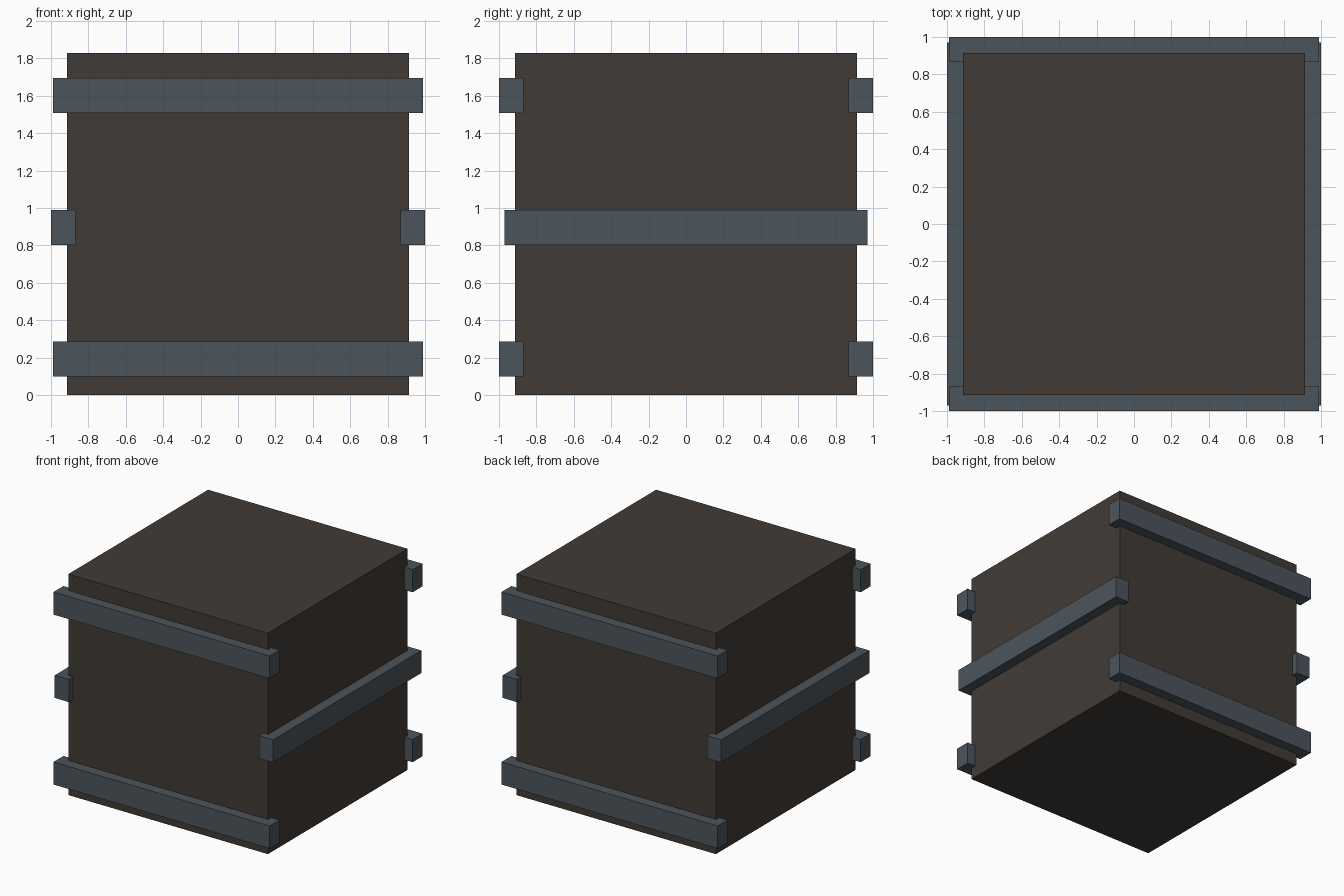
import bpy

if "Cube" in bpy.data.objects:
    bpy.data.objects.remove(bpy.data.objects["Cube"])


def material(name, color):
    m = bpy.data.materials.new(name)
    m.diffuse_color = (*color, 1.0)
    m.use_nodes = True
    m.node_tree.nodes["Principled BSDF"].inputs["Base Color"].default_value = m.diffuse_color
    return m


def box(name, low, high, mat):
    center = [(a + b) / 2 for a, b in zip(low, high)]
    size = [b - a for a, b in zip(low, high)]
    bpy.ops.mesh.primitive_cube_add(size=1, location=center)
    ob = bpy.context.object
    ob.name = name
    ob.scale = size
    bpy.ops.object.transform_apply(location=False, rotation=False, scale=True)
    ob.data.materials.append(mat)
    return ob


dark_wood = material("dark wood", (0.053, 0.044, 0.036))
slate = material("slate grey", (0.071, 0.089, 0.105))

# Crate body
box("crate_body", (-0.914, -0.914, 0), (0.914, 0.914, 1.83), dark_wood)

BAR_H = 0.187
INNER, OUTER = 0.87, 1.0

for sign, y_name, x_name in ((-1, "front", "left"), (1, "back", "right")):
    a, b = sorted((sign * INNER, sign * OUTER))
    # Two bars across the front and back
    for level, z in (("lower", 0.1), ("upper", 1.507)):
        box(f"{y_name}_{level}_bar", (-0.99, a, z), (0.99, b, z + BAR_H), slate)
    # One bar across each side
    box(f"{x_name}_middle_bar", (a, -0.97, 0.803), (b, 0.97, 0.803 + BAR_H), slate)
